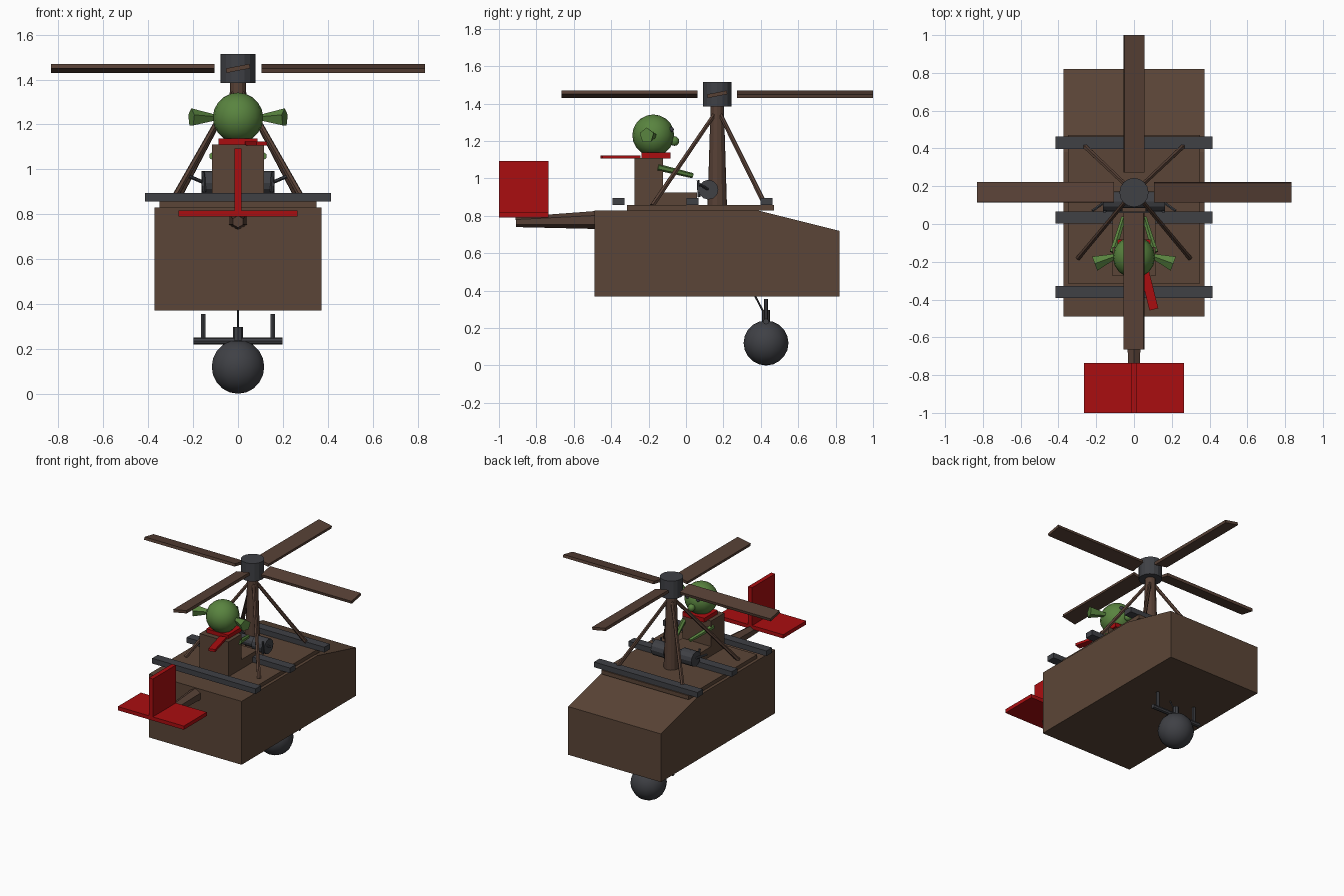
import bpy, bmesh, math
from mathutils import Vector, Matrix

old = bpy.data.objects.get("Cube")
if old:
    bpy.data.objects.remove(old, do_unlink=True)


def material(name, r, g, b):
    m = bpy.data.materials.new(name)
    m.use_nodes = True
    m.diffuse_color = (r, g, b, 1)
    m.node_tree.nodes["Principled BSDF"].inputs["Base Color"].default_value = (r, g, b, 1)
    return m


HULL = material("hull_wood", 0.105, 0.06, 0.038)
WOOD = material("spar_wood", 0.095, 0.052, 0.036)
METAL = material("dark_metal", 0.05, 0.052, 0.06)
RED = material("red", 0.4, 0.004, 0.005)
GREEN = material("green_skin", 0.1, 0.23, 0.05)


def make(name, bm, mat, smooth=False):
    bmesh.ops.recalc_face_normals(bm, faces=bm.faces)
    mesh = bpy.data.meshes.new(name)
    for f in bm.faces:
        f.smooth = smooth
    bm.to_mesh(mesh)
    bm.free()
    mesh.materials.append(mat)
    ob = bpy.data.objects.new(name, mesh)
    bpy.context.collection.objects.link(ob)
    return ob


def box(name, x, y, z, mat):
    """Box given by its (low, high) range on each axis."""
    bm = bmesh.new()
    bmesh.ops.create_cube(bm, size=1)
    for v in bm.verts:
        v.co = [(a + b) / 2 + c * (b - a) for (a, b), c in zip((x, y, z), v.co)]
    return make(name, bm, mat)


def rod(name, start, end, r1, r2, mat, sides=8, turn=0):
    """Tapered rod between two points."""
    a, b = Vector(start), Vector(end)
    d = b - a
    bm = bmesh.new()
    bmesh.ops.create_cone(bm, cap_ends=True, segments=sides, radius1=r1, radius2=r2, depth=d.length)
    m = Matrix.Translation((a + b) / 2) @ d.to_track_quat('Z', 'Y').to_matrix().to_4x4()
    bm.transform(m @ Matrix.Rotation(turn, 4, 'Z'))
    return make(name, bm, mat)


def ball(name, centre, r, mat, segs=16, rings=10):
    bm = bmesh.new()
    bmesh.ops.create_uvsphere(bm, u_segments=segs, v_segments=rings, radius=r)
    bm.transform(Matrix.Translation(centre))
    return make(name, bm, mat, True)


# Hull: side profile extruded across, with a sloped nose deck
bm = bmesh.new()
profile = [(-0.49, 0.37), (0.82, 0.37), (0.82, 0.72), (0.38, 0.83), (-0.49, 0.83)]
face = bm.faces.new([bm.verts.new((-0.372, y, z)) for y, z in profile])
ext = bmesh.ops.extrude_face_region(bm, geom=[face])
bmesh.ops.translate(bm, vec=(0.744, 0, 0), verts=[g for g in ext["geom"] if isinstance(g, bmesh.types.BMVert)])
make("hull", bm, HULL)

# Deck plate and cross bars
box("deck", (-0.35, 0.35), (-0.315, 0.47), (0.828, 0.857), HULL)
for i, y in enumerate((-0.36, 0.035, 0.43)):
    box(f"cross_bar_{i + 1}", (-0.415, 0.415), (y - 0.032, y + 0.032), (0.857, 0.895), METAL)

# Mast, hub and struts
MY = 0.167
rod("mast", (0, MY, 0.85), (0, MY, 1.4), 0.052, 0.035, WOOD, 12)
rod("rotor_hub", (0, MY, 1.385), (0, MY, 1.515), 0.077, 0.077, METAL, 16)
for side, label in ((1, "left"), (-1, "right")):
    rod(f"{label}_strut_tail", (side * 0.295, -0.18, 0.855), (side * 0.02, 0.15, 1.34), 0.014, 0.012, WOOD, 6)
    rod(f"{label}_strut_nose", (side * 0.275, 0.425, 0.855), (side * 0.02, 0.185, 1.34), 0.014, 0.012, WOOD, 6)

# Four pitched rotor blades
for i in range(4):
    bm = bmesh.new()
    bmesh.ops.create_cube(bm, size=1)
    bm.transform(Matrix.Diagonal((0.727, 0.107, 0.02, 1)))
    bm.transform(Matrix.Rotation(math.radians(11), 4, 'X'))
    bm.transform(Matrix.Translation((0.469, 0, 0)))
    bm.transform(Matrix.Rotation(i * math.pi / 2, 4, 'Z'))
    bm.transform(Matrix.Translation((0, MY, 1.45)))
    make(f"rotor_blade_{i + 1}", bm, WOOD)

# Engine lying across the deck, with drums and pipes at both ends
EY, EZ = 0.12, 0.94
rod("engine_shaft", (-0.12, EY, EZ), (0.12, EY, EZ), 0.035, 0.035, METAL, 12)
for side, label in ((1, "left"), (-1, "right")):
    rod(f"{label}_engine_drum", (side * 0.06, EY, EZ), (side * 0.163, EY, EZ), 0.053, 0.053, METAL, 12)
    rod(f"{label}_pipe_low", (side * 0.15, EY, EZ), (side * 0.22, 0.07, 0.97), 0.008, 0.008, METAL, 6)
    rod(f"{label}_pipe_high", (side * 0.15, 0.07, 0.9), (side * 0.155, 0.065, 0.99), 0.008, 0.008, METAL, 6)

# Seat and pilot body
box("seat", (-0.115, 0.115), (-0.18, 0.06), (0.85, 0.925), HULL)
box("pilot_body", (-0.115, 0.115), (-0.275, -0.122), (0.85, 1.11), HULL)

# Pilot head, nose, ears, eyes and arms
HY, HZ = -0.175, 1.23
ball("head", (0, HY, HZ), 0.112, GREEN)
ball("nose", (0, -0.062, 1.2), 0.026, GREEN, 10, 6)
for side, label in ((1, "left"), (-1, "right")):
    rod(f"{label}_ear", (side * 0.085, -0.165, 1.23), (side * 0.208, -0.21, 1.23), 0.01, 0.042, GREEN, 5)
    ball(f"{label}_eye", (side * 0.042, -0.079, 1.262), 0.014, METAL, 8, 6)
    rod(f"{label}_arm", (side * 0.112, -0.15, 1.06), (side * 0.055, 0.035, 1.015), 0.018, 0.014, GREEN, 6)

# Scarf and its trailing end
box("scarf", (-0.088, 0.088), (-0.238, -0.083), (1.107, 1.138), RED)
bm = bmesh.new()
bmesh.ops.create_cube(bm, size=1)
bm.transform(Matrix.Diagonal((0.048, 0.21, 0.018, 1)))
bm.transform(Matrix.Rotation(math.radians(14), 4, 'Z'))
bm.transform(Matrix.Translation((0.08, -0.35, 1.115)))
make("scarf_end", bm, RED)

# Tail boom, stabiliser and fin
rod("tail_boom", (0, -0.48, 0.778), (0, -0.91, 0.767), 0.048, 0.027, WOOD, 6)
box("stabiliser", (-0.265, 0.265), (-1, -0.735), (0.79, 0.817), RED)
box("tail_fin", (-0.016, 0.016), (-1, -0.735), (0.8, 1.092), RED)

# Ball wheel and its carrier under the nose
WY = 0.428
ball("ball_wheel", (0, WY, 0.12), 0.12, METAL, 14, 10)
rod("wheel_axle", (-0.198, WY, 0.235), (0.198, WY, 0.235), 0.016, 0.016, METAL, 8)
rod("wheel_neck", (0, WY, 0.2), (0, WY, 0.297), 0.022, 0.022, METAL, 8)
rod("wheel_stay", (0, WY - 0.008, 0.275), (0, 0.365, 0.38), 0.005, 0.005, METAL, 6)
for side, label in ((1, "left"), (-1, "right")):
    rod(f"{label}_wheel_post", (side * 0.155, WY, 0.235), (side * 0.155, WY, 0.355), 0.011, 0.011, METAL, 6)
